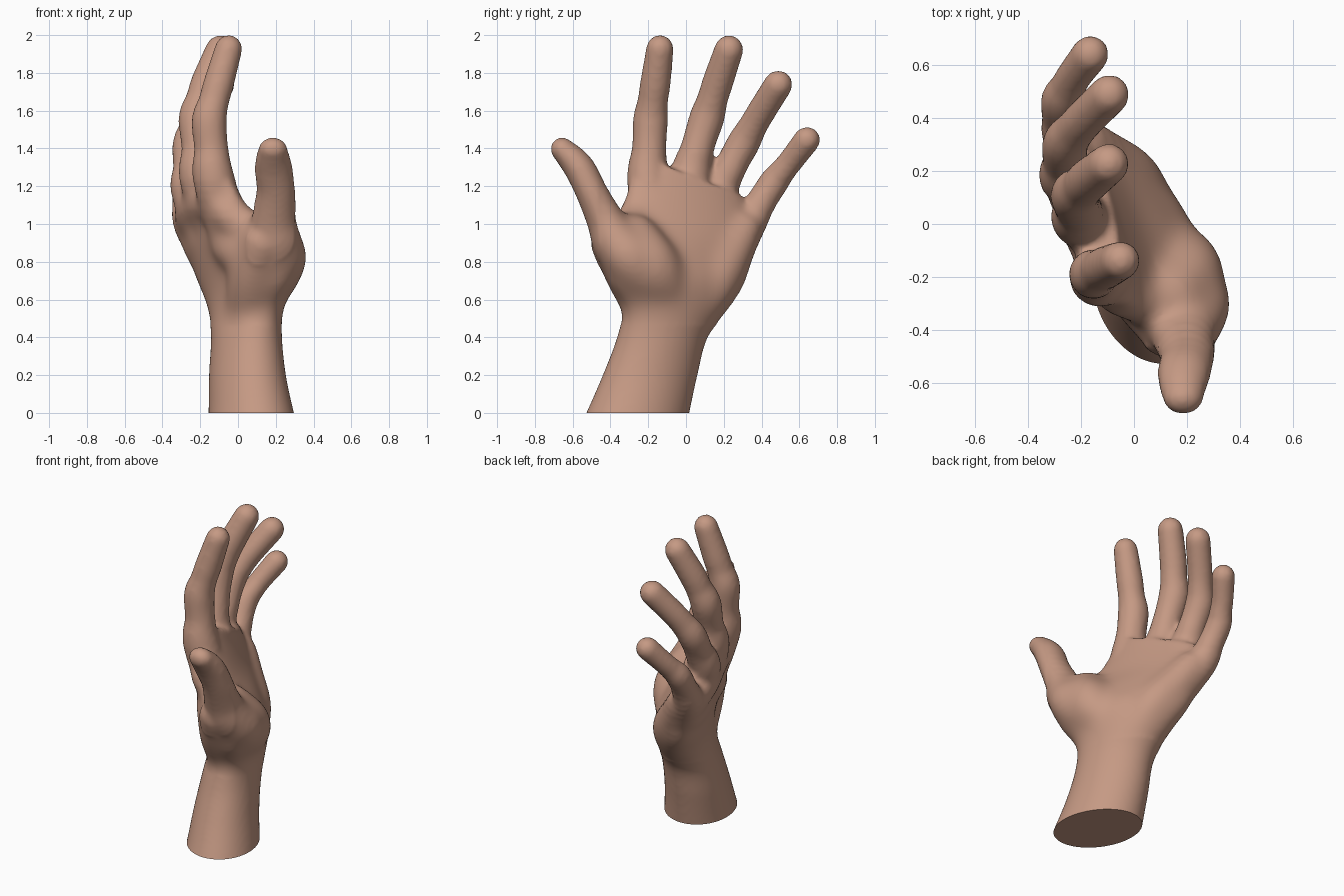
import bpy, bmesh, math
from mathutils import Vector

SIDES = 24
bm = bmesh.new()


def spline(keys, steps=6):
    """Catmull-Rom samples through key tuples of any length."""
    k = [Vector(p) for p in keys]
    k = [k[0] * 2 - k[1]] + k + [k[-1] * 2 - k[-2]]
    out = []
    for i in range(1, len(k) - 2):
        a, b, c, d = k[i - 1:i + 3]
        for s in range(steps):
            t = s / steps
            out.append((b * 2 + (c - a) * t + (a * 2 - b * 5 + c * 4 - d) * t * t
                        + (b * 3 - a - c * 3 + d) * t ** 3) * 0.5)
    return out + [k[-2]]


def loft(rings):
    """Skin a list of closed rings and cap both ends."""
    vs = [[bm.verts.new(p) for p in r] for r in rings]
    n = len(vs[0])
    for a, b in zip(vs, vs[1:]):
        for i in range(n):
            j = (i + 1) % n
            bm.faces.new((a[i], a[j], b[j], b[i]))
    bm.faces.new(vs[0][::-1])
    bm.faces.new(vs[-1])


def limb(keys, flat=1.0):
    """Round-ended tube through (x, y, z, radius) keys."""
    pts = spline(keys)
    rings = []

    def ring(c, t, r):
        s = (Vector((1, 0, 0)) - t * t.x).normalized()
        w = t.cross(s)
        rings.append([c + s * r * math.cos(a) + w * r * flat * math.sin(a)
                      for a in (2 * math.pi * i / SIDES for i in range(SIDES))])

    last = len(pts) - 1
    for i, p in enumerate(pts):
        c, r = p.to_3d(), p[3] + 0.005
        t = (pts[min(i + 1, last)].to_3d() - pts[max(i - 1, 0)].to_3d()).normalized()
        dome = [math.radians(d) for d in (20, 40, 60, 75, 86)]
        if i == 0:
            for d in reversed(dome):
                ring(c - t * r * flat * math.sin(d), t, r * math.cos(d))
        ring(c, t, r)
        if i == last:
            for d in dome:
                ring(c + t * r * flat * math.sin(d), t, r * math.cos(d))
    loft(rings)


# Forearm, wrist and palm: z, centre x, centre y, half width, half depth, turn, slope
body = [(-0.10, 0.08, -0.288, 0.294, 0.234, 22, 0),
        (0.00, 0.07, -0.255, 0.281, 0.216, 22, 0),
        (0.20, 0.05, -0.190, 0.259, 0.193, 22, 0),
        (0.40, 0.045, -0.125, 0.249, 0.176, 22, 0),
        (0.55, 0.04, -0.055, 0.305, 0.172, 25, 0),
        (0.70, 0.04, -0.047, 0.415, 0.180, 30, 0),
        (0.85, -0.01, -0.050, 0.440, 0.160, 29, 0),
        (1.00, -0.10, 0.015, 0.395, 0.125, 22, -0.1),
        (1.15, -0.155, 0.030, 0.330, 0.110, 16, -0.3),
        (1.25, -0.165, 0.040, 0.270, 0.085, 14, -0.4)]
rings = []
for z, cx, cy, a, b, turn, slope in spline(body):
    t = math.radians(turn)
    ring = []
    for i in range(48):
        f = 2 * math.pi * i / 48
        n, u = b * math.cos(f), a * math.sin(f)
        dy = n * math.sin(t) + u * math.cos(t)
        ring.append((cx + n * math.cos(t) - u * math.sin(t), cy + dy, z + slope * dy))
    rings.append(ring)
loft(rings)

# Index, middle, ring and little fingers, from inside the palm to the tip
limb([(0.03, -0.14, 0.70, 0.10), (-0.12, -0.20, 1.20, 0.107), (-0.142, -0.195, 1.40, 0.086),
      (-0.152, -0.188, 1.55, 0.088), (-0.128, -0.176, 1.65, 0.076), (-0.102, -0.162, 1.745, 0.076),
      (-0.050, -0.138, 1.928, 0.068)])
limb([(0.0, -0.02, 0.70, 0.10), (-0.19, 0.015, 1.20, 0.107), (-0.21, 0.06, 1.40, 0.084),
      (-0.222, 0.11, 1.56, 0.088), (-0.195, 0.14, 1.66, 0.077), (-0.165, 0.170, 1.755, 0.077),
      (-0.095, 0.227, 1.923, 0.072)])
limb([(-0.03, 0.07, 0.67, 0.10), (-0.24, 0.16, 1.13, 0.10), (-0.258, 0.235, 1.30, 0.081),
      (-0.258, 0.305, 1.43, 0.082), (-0.222, 0.355, 1.52, 0.072), (-0.18, 0.402, 1.60, 0.071),
      (-0.093, 0.488, 1.738, 0.071)])
limb([(-0.06, 0.16, 0.66, 0.10), (-0.24, 0.32, 0.98, 0.095), (-0.267, 0.40, 1.12, 0.075),
      (-0.273, 0.468, 1.225, 0.073), (-0.25, 0.515, 1.285, 0.064), (-0.225, 0.56, 1.34, 0.062),
      (-0.165, 0.640, 1.445, 0.066)])

# Bridges that fill the back of the hand between the finger bones
limb([(-0.10, -0.18, 1.10, 0.10), (-0.175, 0.01, 1.10, 0.105), (-0.225, 0.14, 1.06, 0.102),
      (-0.24, 0.30, 0.98, 0.095)])
limb([(-0.04, -0.17, 0.90, 0.10), (-0.095, -0.01, 0.92, 0.108), (-0.155, 0.11, 0.91, 0.106),
      (-0.195, 0.24, 0.87, 0.095)])

# Thumb with its fleshy base
limb([(0.11, -0.17, 0.64, 0.15), (0.18, -0.29, 0.81, 0.182), (0.188, -0.37, 0.91, 0.155),
      (0.19, -0.425, 1.02, 0.120), (0.20, -0.50, 1.17, 0.098), (0.19, -0.555, 1.28, 0.096),
      (0.185, -0.60, 1.34, 0.088), (0.185, -0.655, 1.396, 0.072)], 0.82)
limb([(0.10, -0.08, 0.62, 0.13), (0.185, -0.19, 0.78, 0.155), (0.14, -0.27, 0.92, 0.13)])
limb([(0.06, -0.20, 0.55, 0.12), (0.08, -0.29, 0.72, 0.13), (0.13, -0.38, 0.90, 0.12)])

# Web between thumb and index finger, and heel of the palm
limb([(0.17, -0.38, 0.95, 0.10), (0.08, -0.31, 0.965, 0.09), (-0.05, -0.25, 1.05, 0.10)])
limb([(0.12, -0.34, 0.82, 0.12), (0.04, -0.28, 0.84, 0.12), (-0.03, -0.20, 0.88, 0.11)])
limb([(0.02, 0.06, 0.56, 0.12), (-0.02, 0.155, 0.70, 0.13), (-0.11, 0.23, 0.83, 0.12),
      (-0.19, 0.30, 0.96, 0.10)])

# Fuse all parts into one smooth skin
mesh = bpy.data.meshes.new("hand")
bm.to_mesh(mesh)
bm.free()
hand = bpy.data.objects.new("hand", mesh)
bpy.context.collection.objects.link(hand)
rem = hand.modifiers.new("fuse", 'REMESH')
rem.mode = 'VOXEL'
rem.voxel_size = 0.015
smo = hand.modifiers.new("soften", 'SMOOTH')
smo.factor = 0.5
smo.iterations = 8
bpy.context.view_layer.update()
skin = bpy.data.meshes.new_from_object(hand.evaluated_get(bpy.context.evaluated_depsgraph_get()))
hand.modifiers.clear()

# Blend the palm and back further, fading out towards the fingers and thumb
bm = bmesh.new()
bm.from_mesh(skin)
for limit in (1.22, 1.17, 1.12, 1.07, 1.02):
    palm = [v for v in bm.verts
            if 0.47 < v.co.z < limit - 0.35 * max(v.co.y, 0) and v.co.y > -0.46]
    for _ in range(8):
        bmesh.ops.smooth_vert(bm, verts=palm, factor=0.5,
                              use_axis_x=True, use_axis_y=True, use_axis_z=True)

# Cut the forearm flat at the ground
bmesh.ops.bisect_plane(bm, geom=bm.verts[:] + bm.edges[:] + bm.faces[:],
                       plane_co=(0, 0, 0), plane_no=(0, 0, 1), clear_inner=True)
bmesh.ops.holes_fill(bm, edges=[e for e in bm.edges if e.is_boundary], sides=0)
bmesh.ops.recalc_face_normals(bm, faces=bm.faces[:])
bm.to_mesh(skin)
bm.free()
hand.data = skin

mat = bpy.data.materials.new("skin")
mat.diffuse_color = (0.56, 0.32, 0.23, 1)
skin.materials.clear()
skin.materials.append(mat)
bpy.context.view_layer.objects.active = hand
hand.select_set(True)
bpy.ops.object.shade_smooth_by_angle(angle=math.radians(50))
